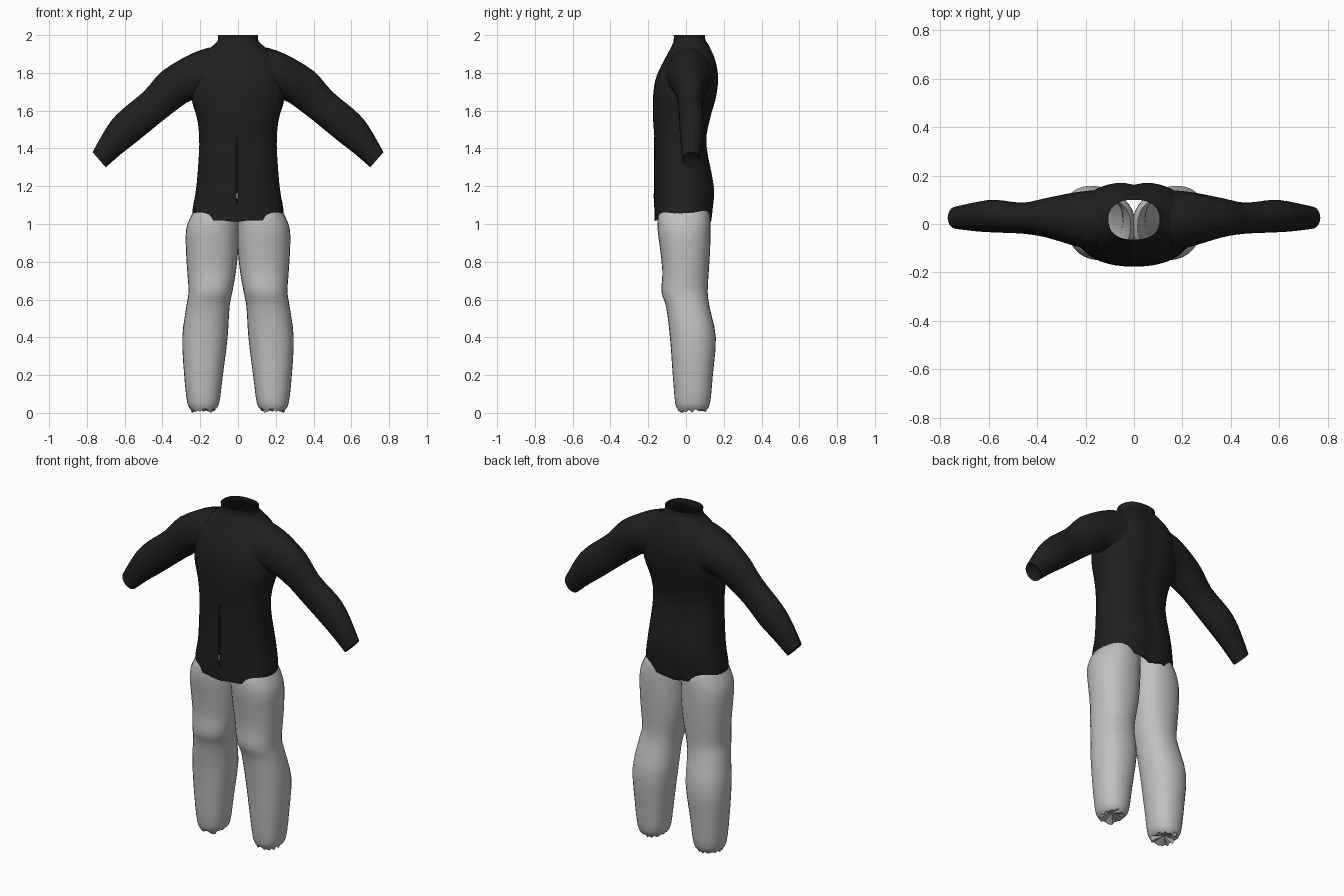
import bpy, bmesh, math, random
from mathutils import Vector

random.seed(4)
if "Cube" in bpy.data.objects:
    bpy.data.objects.remove(bpy.data.objects["Cube"])


def material(name, value):
    m = bpy.data.materials.new(name)
    m.use_nodes = True
    color = (value, value, value, 1)
    m.diffuse_color = color
    bsdf = m.node_tree.nodes["Principled BSDF"]
    bsdf.inputs["Base Color"].default_value = color
    bsdf.inputs["Roughness"].default_value = 0.8
    return m


black = material("black cloth", 0.014)
grey = material("light grey cloth", 0.53)
dark = material("crease black", 0.004)


def blend(rings, steps):
    """Smoothly interpolate between the measured cross-sections."""
    out = []
    for i in range(len(rings) - 1):
        a, b = rings[max(i - 1, 0)], rings[i]
        c, d = rings[i + 1], rings[min(i + 2, len(rings) - 1)]
        for s in range(steps):
            t = s / steps
            out.append([q + t / 2 * (r - p + t * (2 * p - 5 * q + 4 * r - u
                        + t * (3 * (q - r) + u - p)))
                        for p, q, r, u in zip(a, b, c, d)])
    out.append(list(rings[-1]))
    return out


def loft(name, rings, mat, seg=32, steps=3, power=0.9, adjust=None, cap=None, mirror=False):
    """Each ring is xa, za, xb, zb (its two ends) and its y range."""
    bm = bmesh.new()
    rows = []
    sections = blend(rings, steps)
    for n, (xa, za, xb, zb, y0, y1) in enumerate(sections):
        row = []
        for k in range(seg):
            ang = 2 * math.pi * k / seg
            c, s = [math.copysign(abs(f(ang)) ** power, f(ang)) for f in (math.cos, math.sin)]
            u = (1 + c) / 2
            co = Vector((xa + (xb - xa) * u, (y0 + y1) / 2 + (y1 - y0) / 2 * s, za + (zb - za) * u))
            if adjust:
                adjust(co, n, len(sections))
            row.append(bm.verts.new(co))
        rows.append(row)
    for r0, r1 in zip(rows, rows[1:]):
        for k in range(seg):
            j = (k + 1) % seg
            bm.faces.new((r0[k], r0[j], r1[j], r1[k]))
    # Hollowed end cap
    if cap:
        last = rows[-1]
        mid = sum((v.co for v in last), Vector()) / seg + Vector(cap)
        tip = bm.verts.new(mid)
        for k in range(seg):
            bm.faces.new((last[k], last[(k + 1) % seg], tip))
    bmesh.ops.recalc_face_normals(bm, faces=bm.faces[:])
    mesh = bpy.data.meshes.new(name)
    bm.to_mesh(mesh)
    bm.free()
    ob = bpy.data.objects.new(name, mesh)
    bpy.context.collection.objects.link(ob)
    mesh.materials.append(mat)
    if mirror:
        ob.modifiers.new("Mirror", 'MIRROR')
    bpy.ops.object.select_all(action='DESELECT')
    ob.select_set(True)
    bpy.context.view_layer.objects.active = ob
    bpy.ops.object.shade_smooth_by_angle(angle=math.radians(50))
    return ob


# Shirt body: half width, front, back, height
body = [(.24, -.165, .135, 1.0), (.24, -.168, .145, 1.08), (.22, -.168, .152, 1.2),
        (.205, -.166, .112, 1.42), (.215, -.174, .13, 1.55), (.245, -.175, .16, 1.66),
        (.24, -.163, .174, 1.76), (.225, -.13, .166, 1.84), (.18, -.095, .145, 1.905),
        (.12, -.07, .115, 1.955), (.107, -.065, .103, 1.975), (.107, -.065, .1, 2.0)]


def shape_body(co, n, count):
    if co.y > 0.05 and co.z < 1.94:      # spine groove
        co.y -= 0.012 * math.exp(-(co.x / 0.035) ** 2)
    if n == 0:                           # uneven hem, lower in the middle
        co.z += 0.055 * min(abs(co.x) / 0.22, 1) + random.uniform(0, 0.012)


loft("shirt_body", [(-w, z, w, z, y0, y1) for w, y0, y1, z in body], black,
     seg=48, power=0.85, adjust=shape_body)

# Sleeves
sleeve = [(.15, 1.935, .17, 1.64, -.11, .14), (.25, 1.90, .245, 1.655, -.09, .13),
          (.40, 1.81, .33, 1.60, -.055, .107), (.50, 1.70, .42, 1.53, -.04, .088),
          (.62, 1.60, .53, 1.44, -.035, .1), (.69, 1.52, .62, 1.37, -.03, .09),
          (.77, 1.38, .70, 1.30, -.02, .072)]
loft("sleeves", sleeve, black, seg=24, power=1, cap=(-.025, 0, .025), mirror=True)

# Trouser legs: inner x, outer x, front, back, height
leg = [(.015, .215, -.12, .105, 1.10), (-.005, .245, -.145, .125, 1.05),
       (-.005, .275, -.15, .13, .97), (.0, .275, -.135, .127, .85), (.012, .268, -.125, .12, .74),
       (.03, .262, -.13, .115, .64), (.045, .274, -.105, .125, .56), (.055, .295, -.085, .158, .4),
       (.08, .285, -.07, .142, .2), (.1, .268, -.057, .127, .05), (.125, .245, -.04, .105, .015)]


def ragged(co, n, count):
    if n == count - 1:
        co.z = random.uniform(0.0, 0.03)


loft("trouser_legs", [(a, z, b, z, y0, y1) for a, b, y0, y1, z in leg], grey,
     seg=28, adjust=ragged, cap=(0, 0, .02), mirror=True)


# Front crease with a small gap showing the trousers
def plate(name, size, loc, mat):
    bpy.ops.mesh.primitive_cube_add(size=1, location=loc)
    ob = bpy.context.object
    ob.name = name
    ob.scale = size
    ob.data.materials.append(mat)


plate("front_crease", (.014, .008, .36), (-.005, -.166, 1.28), dark)
plate("crease_gap", (.007, .009, .03), (-.005, -.168, 1.15), grey)
